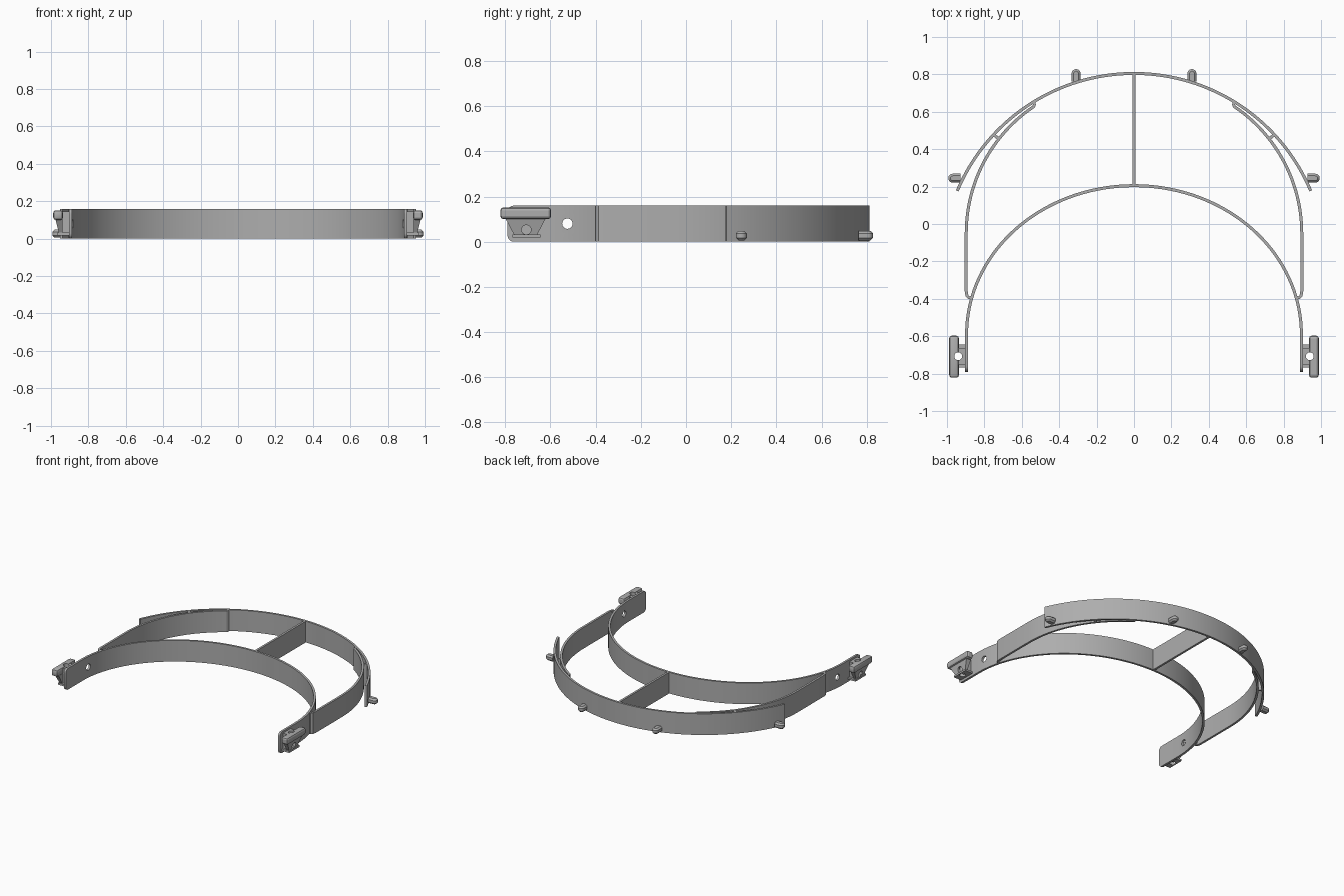
import bpy, bmesh, math
from mathutils import Vector, Matrix

if "Cube" in bpy.data.objects:
    bpy.data.objects.remove(bpy.data.objects["Cube"], do_unlink=True)

HEIGHT, THICK = 0.16, 0.016
grey = bpy.data.materials.new("grey plastic")
grey.use_nodes = True
grey.diffuse_color = (0.42, 0.42, 0.42, 1)
grey.node_tree.nodes["Principled BSDF"].inputs["Base Color"].default_value = grey.diffuse_color


def finish(bm, name, smooth=True):
    bmesh.ops.recalc_face_normals(bm, faces=bm.faces)
    mesh = bpy.data.meshes.new(name)
    bm.to_mesh(mesh)
    bm.free()
    ob = bpy.data.objects.new(name, mesh)
    bpy.context.collection.objects.link(ob)
    mesh.materials.append(grey)
    if smooth:
        select(ob)
        bpy.ops.object.shade_smooth_by_angle(angle=math.radians(30))
    return ob


def select(ob):
    bpy.ops.object.select_all(action='DESELECT')
    ob.select_set(True)
    bpy.context.view_layer.objects.active = ob


def modify(ob, operation, other):
    """Apply a boolean with another object, then discard that object."""
    select(ob)
    mod = ob.modifiers.new("cut", 'BOOLEAN')
    mod.operation, mod.solver, mod.object = operation, 'EXACT', other
    bpy.ops.object.modifier_apply(modifier=mod.name)
    bpy.data.objects.remove(other, do_unlink=True)


def arc(cx, cy, rx, ry, start, end, n):
    angles = [math.radians(start + (end - start) * i / n) for i in range(n + 1)]
    return [(cx + rx * math.cos(a), cy + ry * math.sin(a)) for a in angles]


def strip(name, path, round_ends=False):
    """Upright strip of even thickness that follows a plan path."""
    pts = [Vector(p) for p in path]
    left, right = [], []
    for i, p in enumerate(pts):
        t = (pts[min(i + 1, len(pts) - 1)] - pts[max(i - 1, 0)]).normalized()
        side = Vector((-t.y, t.x)) * THICK / 2
        left.append(p + side)
        right.append(p - side)
    bm = bmesh.new()
    rings = []
    for l, r in zip(left, right):
        rings.append([bm.verts.new((q.x, q.y, z)) for q, z in
                      ((l, 0), (r, 0), (r, HEIGHT), (l, HEIGHT))])
    for a, b in zip(rings, rings[1:]):
        for k in range(4):
            bm.faces.new((a[k], a[(k + 1) % 4], b[(k + 1) % 4], b[k]))
    bm.faces.new(rings[0])
    bm.faces.new(rings[-1])
    if round_ends:
        corners = [bm.edges.get((r[k], r[k + 1])) for r in (rings[0], rings[-1]) for k in (0, 2)
                   if k == 0] + [bm.edges.get((r[2], r[3])) for r in (rings[0], rings[-1])]
        bmesh.ops.bevel(bm, geom=corners, offset=0.028, segments=4, profile=0.5, affect='EDGES')
    return finish(bm, name)


def block(name, x, y, z, bevel=0.0, bottom=(1, 1), smooth=False):
    """Box between limits, with an optional narrower bottom and bevelled edges."""
    bm = bmesh.new()
    bmesh.ops.create_cube(bm, size=1)
    for v in bm.verts:
        sx, sy = bottom if v.co.z < 0 else (1, 1)
        v.co = (x[0] + (x[1] - x[0]) * (v.co.x + 0.5) * sx,
                sum(y) / 2 + (y[1] - y[0]) * v.co.y * sy,
                sum(z) / 2 + (z[1] - z[0]) * v.co.z)
    if bevel:
        bmesh.ops.bevel(bm, geom=bm.edges[:], offset=bevel, segments=2, profile=0.5, affect='EDGES')
    return finish(bm, name, smooth)


def rod(name, centre, radius, length, along_x=False):
    bm = bmesh.new()
    turn = Matrix.Rotation(math.pi / 2, 4, 'Y') if along_x else Matrix()
    bmesh.ops.create_cone(bm, cap_ends=True, segments=24, radius1=radius, radius2=radius,
                          depth=length, matrix=Matrix.Translation(centre) @ turn)
    return finish(bm, name, False)


def mirrored(ob, name):
    """Copy a left-hand part to the right-hand side."""
    bm = bmesh.new()
    bm.from_mesh(ob.data)
    for v in bm.verts:
        v.co.x = -v.co.x
    bmesh.ops.reverse_faces(bm, faces=bm.faces)
    return finish(bm, name)


# Front shield arc, forehead band and the strut between them
spread = math.degrees(math.acos(0.945 / 1.025))
strip("outer_arc", arc(0, -0.22, 1.025, 1.025, spread, 180 - spread, 72))
brow = [(0.895, -0.79), (0.895, -0.69)] + arc(0, -0.59, 0.895, 0.795, 0, 180, 72)
brow += [(-0.895, -0.69), (-0.895, -0.79)]
forehead_band = strip("forehead_band", brow, round_ends=True)
for s in (1, -1):
    modify(forehead_band, 'DIFFERENCE', rod("hole", (s * 0.89, -0.525, 0.08), 0.023, 0.2, True))
strip("centre_strut", [(0, 0.207), (0, 0.803)])

# Side springs that join the band to the arc
spring_path = [(0.874, -0.392), (0.884, -0.394), (0.893, -0.385), (0.897, -0.36)]
spring_path += arc(0.08, -0.05, 0.817, 0.817, 0, 56, 32) + [(0.532, 0.638), (0.538, 0.652)]
spring = strip("left_side_spring", spring_path)
mirrored(spring, "right_side_spring")
link = strip("left_spring_link", [(0.718, 0.452), (0.752, 0.478)])
mirrored(link, "right_spring_link")


def peg(name, place, turn):
    """Rounded lug that sticks out along its own y axis."""
    bm = bmesh.new()
    outline = [(0.024, 0)] + arc(0, 0.041, 0.024, 0.024, 0, 180, 12) + [(-0.024, 0)]
    face = bm.faces.new([bm.verts.new((x, y, 0.006)) for x, y in outline])
    grown = bmesh.ops.extrude_face_region(bm, geom=[face])["geom"]
    bmesh.ops.translate(bm, vec=(0, 0, 0.042),
                        verts=[g for g in grown if isinstance(g, bmesh.types.BMVert)])
    rims = [e for e in bm.edges if abs(e.verts[0].co.z - e.verts[1].co.z) < 0.001
            and max(v.co.y for v in e.verts) > 0.001]
    bmesh.ops.bevel(bm, geom=rims, offset=0.011, segments=1, affect='EDGES')
    bm.transform(Matrix.Translation(place) @ Matrix.Rotation(turn, 4, 'Z'))
    return finish(bm, name)


# Pegs on the outside of the arc
mirrored(peg("left_front_peg", (0.31, 0.763, 0), 0), "right_front_peg")
mirrored(peg("left_side_peg", (0.928, 0.245, 0), -math.pi / 2), "right_side_peg")

# Strap clips: capped hook on a tapered neck, drilled both ways
clip = block("left_strap_clip", (0.936, 0.988), (-0.822, -0.597), (0.1, 0.152), 0.014)
parts = [
    block("neck", (0.938, 0.976), (-0.8, -0.62), (0.028, 0.105), bottom=(0.5, 0.55)),
    block("web", (0.89, 0.945), (-0.752, -0.662), (0.02, 0.145)),
    block("foot", (0.89, 0.966), (-0.768, -0.645), (0.018, 0.032)),
]
for part in parts:
    modify(clip, 'UNION', part)
modify(clip, 'DIFFERENCE', rod("hole", (0.94, -0.707, 0.08), 0.021, 0.3))
modify(clip, 'DIFFERENCE', rod("hole", (0.97, -0.707, 0.053), 0.021, 0.12, True))
mirrored(clip, "right_strap_clip")
